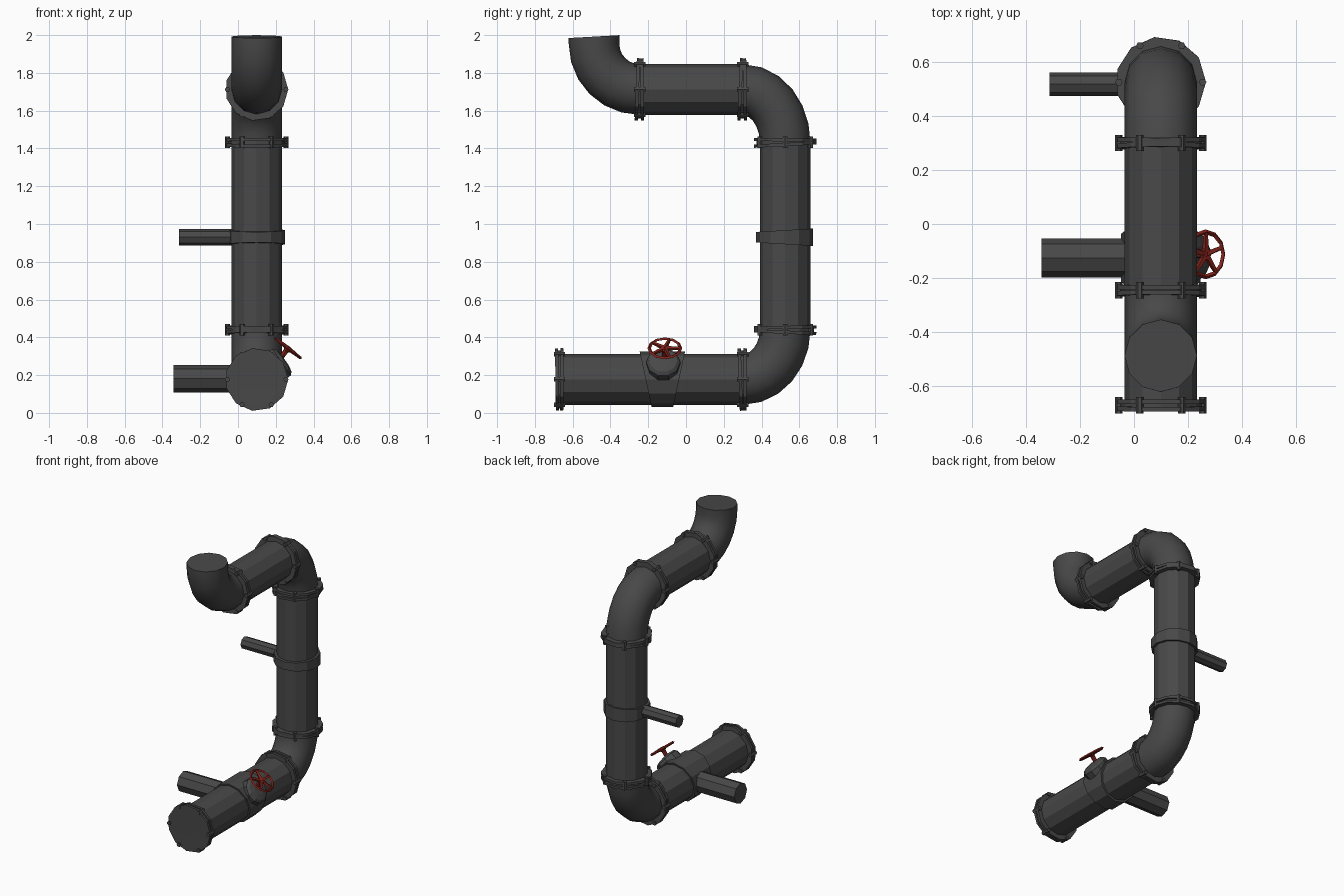
import bpy, bmesh, math
from mathutils import Vector, Matrix

if "Cube" in bpy.data.objects:
    bpy.data.objects.remove(bpy.data.objects["Cube"])

def material(name, rgb):
    m = bpy.data.materials.new(name)
    m.diffuse_color = (*rgb, 1)
    m.use_nodes = True
    m.node_tree.nodes["Principled BSDF"].inputs["Base Color"].default_value = m.diffuse_color
    return m

GREY = material("dark iron", (0.065, 0.065, 0.065))
RED = material("valve red", (0.24, 0.018, 0.012))
PX, R = 0.099, 0.134          # pipe centre line x, pipe radius

def ring(c, axis, r, n):
    axis = Vector(axis).normalized()
    u = Vector((0, 1, 0)) if abs(axis.y) < 1e-4 and abs(axis.x) > 0.1 else Vector((1, 0, 0))
    u = (u - axis * u.dot(axis)).normalized()
    v = axis.cross(u)
    return [Vector(c) + (u * math.cos(2 * math.pi * i / n) + v * math.sin(2 * math.pi * i / n)) * r
            for i in range(n)]

def add_tube(bm, rings, n):
    """rings: list of (centre, axis, radius), capped at both ends"""
    loops = [[bm.verts.new(p) for p in ring(c, a, r, n)] for c, a, r in rings]
    for A, B in zip(loops, loops[1:]):
        for i in range(n):
            bm.faces.new((A[i], A[(i + 1) % n], B[(i + 1) % n], B[i]))
    bm.faces.new(loops[0][::-1])
    bm.faces.new(loops[-1])

def finish(name, bm, mat, smooth=False):
    bmesh.ops.recalc_face_normals(bm, faces=bm.faces)
    me = bpy.data.meshes.new(name)
    bm.to_mesh(me)
    bm.free()
    me.materials.append(mat)
    ob = bpy.data.objects.new(name, me)
    bpy.context.collection.objects.link(ob)
    if smooth:
        bpy.context.view_layer.objects.active = ob
        ob.select_set(True)
        bpy.ops.object.shade_smooth_by_angle(angle=math.radians(40))
        ob.select_set(False)
    return ob

def tube(name, rings, n=12, mat=GREY, smooth=False):
    bm = bmesh.new()
    add_tube(bm, rings, n)
    return finish(name, bm, mat, smooth)

def rod(name, a, b, r, n=12, mat=GREY):
    a, b = Vector(a), Vector(b)
    return tube(name, [(a, b - a, r), (b, b - a, r)], n, mat)

# Straight pipes
rod("lower_pipe", (PX, -0.69, 0.177), (PX, 0.30, 0.177), R)
rod("riser_pipe", (PX, 0.525, 0.44), (PX, 0.525, 1.43), R)
rod("upper_pipe", (PX, 0.30, 1.712), (PX, -0.245, 1.712), R)

# Elbows: elliptical quarter bends in the y-z plane
def elbow(name, cy, cz, ry, rz, extra=()):
    rings = []
    for i in range(7):
        a = math.pi / 2 * i / 6
        s, c = math.sin(a), math.cos(a)
        rings.append(((PX, cy + ry * s, cz + rz * c), (0, ry * c, -rz * s), R))
    tube(name, rings + list(extra), 12, GREY, True)

elbow("lower_elbow", 0.30, 0.44, 0.225, -0.263)
elbow("upper_elbow", 0.30, 1.43, 0.225, 0.282)
elbow("outlet_elbow", -0.245, 1.954, -0.242, -0.242,
      [((PX, -0.487, 1.992), (0, -0.057, 1), R)])

# Flanges: two thin discs, slightly crooked, with bolts
def flange(name, c, axis, tilt):
    c = Vector(c)
    bm = bmesh.new()
    base = Vector(axis)
    for side, t in ((-1, tilt), (1, -tilt * 0.3)):
        ax = Matrix.Rotation(math.radians(t), 3, 'X') @ base
        m = c + ax * 0.0125 * side
        add_tube(bm, [(m - ax * 0.0085, ax, 0.167), (m + ax * 0.0085, ax, 0.167)], 11)
    add_tube(bm, [(c - base * 0.012, base, 0.153), (c + base * 0.012, base, 0.153)], 12)
    for p in ring(c, base, 0.155, 6):
        add_tube(bm, [(p - base * 0.03, base, 0.014), (p + base * 0.03, base, 0.014)], 6)
    finish(name, bm, GREY)

flange("inlet_flange", (PX, -0.67, 0.177), (0, 1, 0), 1)
flange("lower_elbow_flange", (PX, 0.30, 0.177), (0, 1, 0), 2)
flange("riser_bottom_flange", (PX, 0.525, 0.44), (0, 0, 1), -2.5)
flange("riser_top_flange", (PX, 0.525, 1.433), (0, 0, 1), 3)
flange("upper_elbow_flange", (PX, 0.30, 1.712), (0, 1, 0), -2.5)
flange("outlet_flange", (PX, -0.245, 1.712), (0, 1, 0), -2)

# Riser clamp with wall bracket
bm = bmesh.new()
add_tube(bm, [((PX, 0.522, 0.893), (0, 0.06, 1), 0.151),
              ((PX, 0.522, 0.967), (0, -0.06, 1), 0.151)], 12)
finish("riser_clamp", bm, GREY)
rod("upper_bracket", (-0.312, 0.517, 0.93), (PX, 0.517, 0.93), 0.043, 8)

# Tapered valve collar: wider towards the top
bm = bmesh.new()
add_tube(bm, [((PX, -1, 0.177), (0, 1, 0), 0.147), ((PX, 1, 0.177), (0, 1, 0), 0.147)], 12)
for v in bm.verts:
    v.co.y = -0.125 + v.co.y * (0.058 + 0.06 * (v.co.z - 0.035) / 0.28)
finish("valve_collar", bm, GREY)
rod("lower_bracket", (-0.342, -0.125, 0.181), (PX, -0.125, 0.181), 0.072, 8)

# Valve stub on the collar
d = Vector((0.82, 0, 0.57)).normalized()
o = Vector((PX, -0.12, 0.177))
tube("valve_bonnet", [(o + d * 0.05, d, 0.092), (o + d * 0.16, d, 0.09),
                      (o + d * 0.175, d, 0.075), (o + d * 0.182, d, 0.04)], 10)

# Hand wheel: stem, hub, rim and spokes
w = Vector((0.265, -0.112, 0.342))
nrm = Vector((0.62, 0, 0.79)).normalized()
rod("valve_stem", w - nrm * 0.1, w, 0.014, 8, RED)
tube("wheel_hub", [(w - nrm * 0.02, nrm, 0.013), (w - nrm * 0.004, nrm, 0.026),
                   (w + nrm * 0.008, nrm, 0.02)], 8, RED)
bm = bmesh.new()
N, prof = 12, [(0.092, 0), (0.083, 0.008), (0.074, 0), (0.083, -0.008)]
loops = [[bm.verts.new(p) for p in ring(w + nrm * h, nrm, r, N)] for r, h in prof]
for k in range(4):
    A, B = loops[k], loops[(k + 1) % 4]
    for i in range(N):
        bm.faces.new((A[i], A[(i + 1) % N], B[(i + 1) % N], B[i]))
finish("wheel_rim", bm, RED)
bm = bmesh.new()
for p in ring(w, nrm, 0.082, 5):
    add_tube(bm, [(w, p - w, 0.013), (p, p - w, 0.008)], 4)
finish("wheel_spokes", bm, RED)
